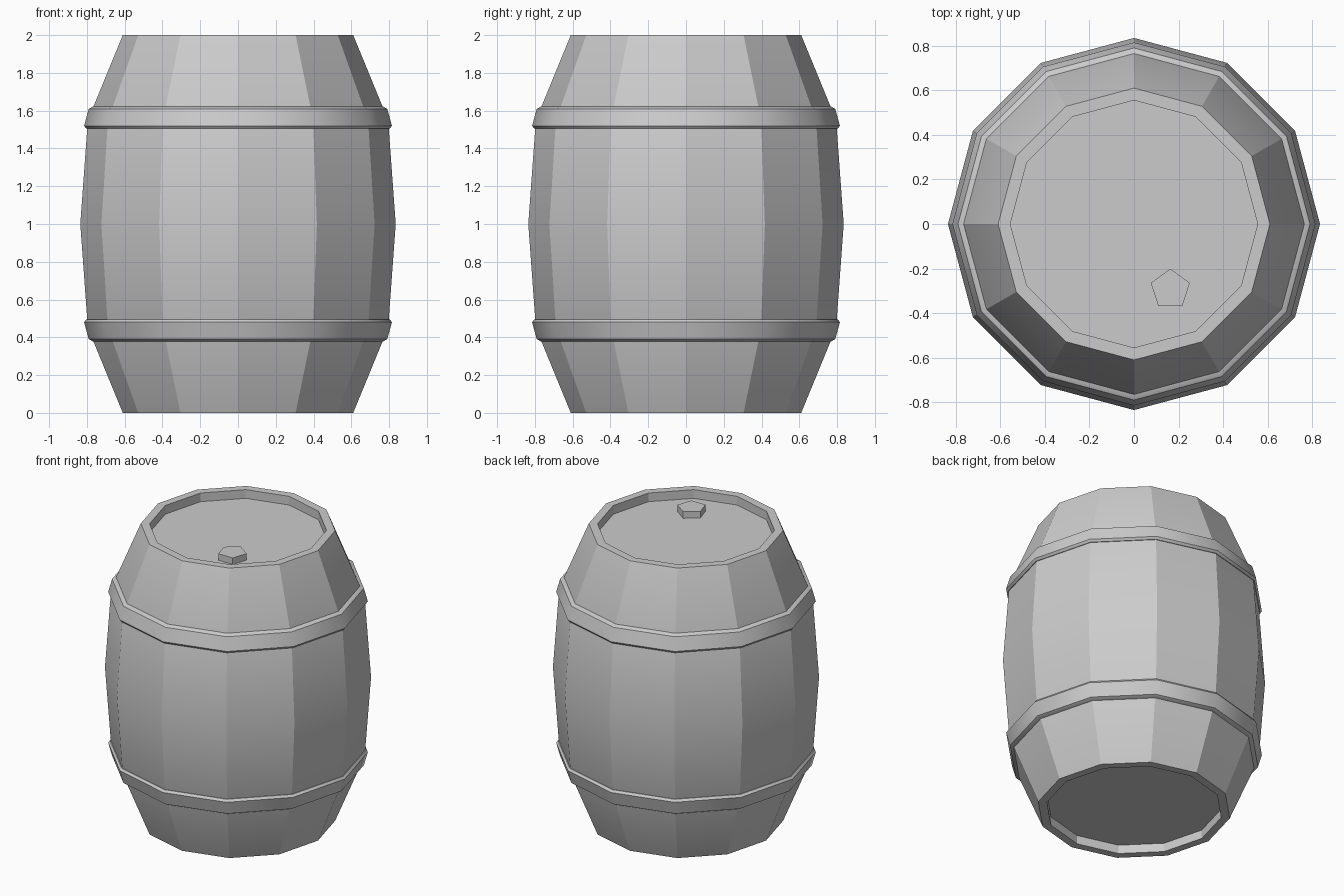
import bpy
import bmesh
from math import cos, sin, pi, radians

cube = bpy.data.objects.get("Cube")
if cube:
    bpy.data.objects.remove(cube, do_unlink=True)

grey = bpy.data.materials.new("plain grey")
grey.use_nodes = True
colour = (0.6, 0.6, 0.6, 1)
grey.diffuse_color = colour
grey.node_tree.nodes["Principled BSDF"].inputs["Base Color"].default_value = colour

SIDES = 12


def lathe(name, profile, sides=SIDES, closed=False, centre=(0, 0), turn=0.0, smooth=25):
    """Spin (radius, z) points round a vertical axis; cap open ends."""
    bm = bmesh.new()
    rings = []
    for r, z in profile:
        rings.append([bm.verts.new((centre[0] + r * cos(turn + 2 * pi * i / sides),
                                    centre[1] + r * sin(turn + 2 * pi * i / sides), z))
                      for i in range(sides)])
    pairs = list(zip(rings, rings[1:]))
    if closed:
        pairs.append((rings[-1], rings[0]))
    for a, b in pairs:
        for i in range(sides):
            j = (i + 1) % sides
            bm.faces.new((a[i], a[j], b[j], b[i]))
    if not closed:
        bm.faces.new(list(reversed(rings[0])))
        bm.faces.new(rings[-1])
    bmesh.ops.recalc_face_normals(bm, faces=bm.faces)
    mesh = bpy.data.meshes.new(name)
    bm.to_mesh(mesh)
    bm.free()
    mesh.materials.append(grey)
    obj = bpy.data.objects.new(name, mesh)
    bpy.context.collection.objects.link(obj)
    bpy.ops.object.select_all(action="DESELECT")
    obj.select_set(True)
    bpy.context.view_layer.objects.active = obj
    bpy.ops.object.shade_smooth_by_angle(angle=radians(smooth))
    return obj


# Barrel body with a recessed lid and base
lathe("barrel_body", [
    (0.555, 0.06), (0.555, 0.0), (0.61, 0.0), (0.795, 0.45), (0.835, 1.0),
    (0.795, 1.55), (0.61, 2.0), (0.555, 2.0), (0.555, 1.94)])

# Two hoops, mirrored about the middle
hoop = [(0.76, 1.505), (0.803, 1.505), (0.815, 1.52), (0.79, 1.61),
        (0.765, 1.623), (0.74, 1.623)]
lathe("upper_hoop", hoop, closed=True, smooth=32)
lathe("lower_hoop", [(r, 2 - z) for r, z in hoop], closed=True, smooth=32)

# Bung standing on the lid
lathe("bung", [(0.092, 1.93), (0.092, 1.985)], sides=5,
      centre=(0.163, -0.293), turn=pi / 2)
